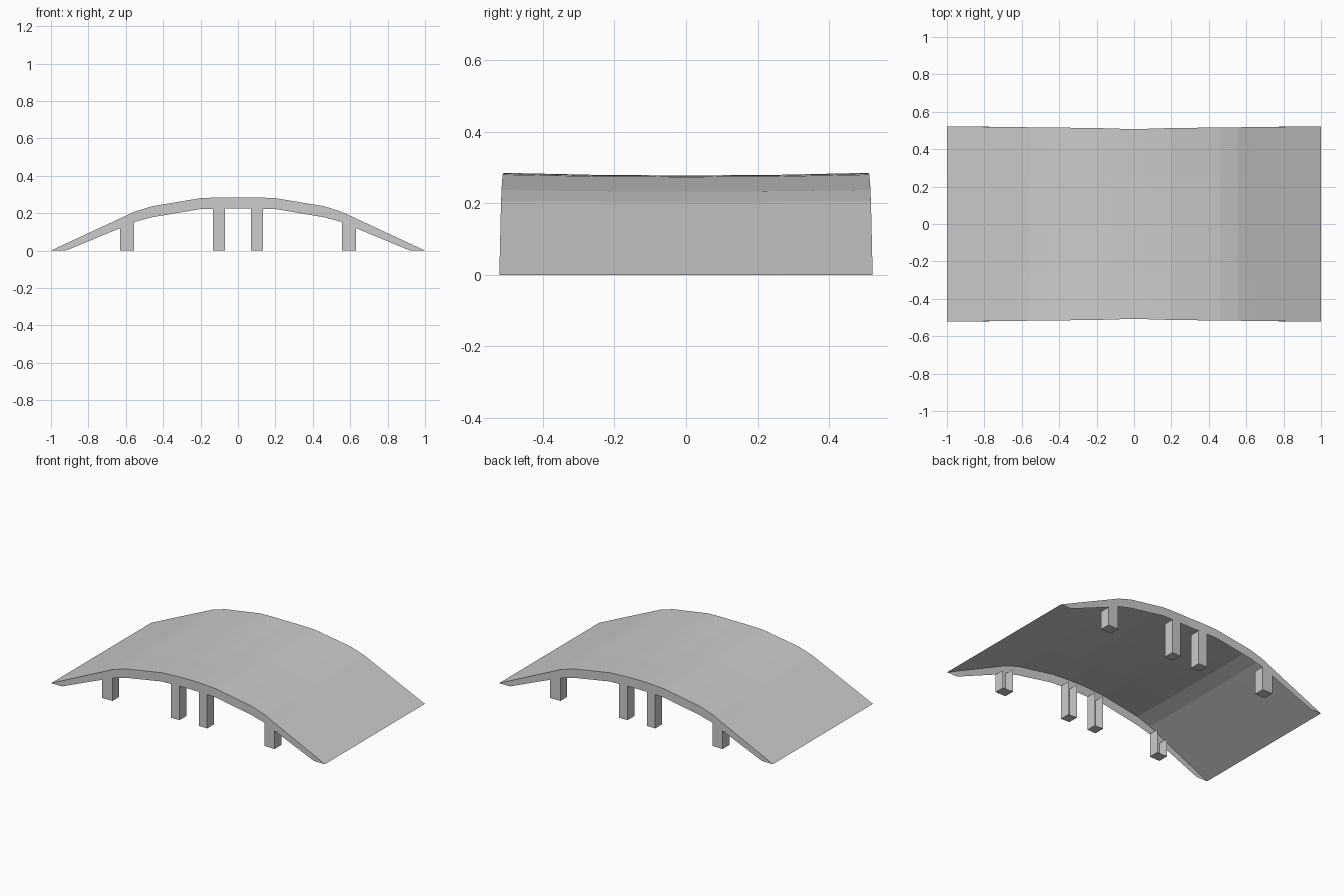
import bpy, bmesh

if "Cube" in bpy.data.objects:
    bpy.data.objects.remove(bpy.data.objects["Cube"])

# Half profile from tip to crown: top x, rim x, top z, rim z, half width
HALF = [(1.0, 0.92, 0.0, 0.0, 0.522),
        (0.63, 0.63, 0.172, 0.12, 0.518),
        (0.555, 0.555, 0.207, 0.153, 0.517),
        (0.46, 0.46, 0.237, 0.178, 0.516),
        (0.2, 0.2, 0.28, 0.222, 0.513),
        (0.133, 0.133, 0.283, 0.223, 0.511),
        (0.07, 0.07, 0.285, 0.224, 0.509)]
CROWN = (0.0, 0.0, 0.285, 0.224, 0.507)
ROWS = [-1, -0.5, 0, 0.5, 1]    # fractions of the half width
LEG_CELLS = {1, 5}              # profile cells that carry legs
LEG_DEPTH = 0.07

stations = [(-a, -b, c, d, w) for a, b, c, d, w in HALF] + [CROWN] + HALF[::-1]
n = len(stations)


def make_object(name, bm):
    mesh = bpy.data.meshes.new(name)
    bmesh.ops.recalc_face_normals(bm, faces=bm.faces)
    bm.to_mesh(mesh)
    bm.free()
    bpy.context.collection.objects.link(bpy.data.objects.new(name, mesh))


# Thin deck sheet, sagging slightly across the width near the crown
bm = bmesh.new()
top = [[bm.verts.new((xt, f * w, zt - 0.008 * (1 - f * f) * (1 - abs(xt))))
        for xt, xb, zt, zb, w in stations] for f in ROWS]
for a, b in zip(top, top[1:]):
    for i in range(n - 1):
        bm.faces.new((a[i], a[i + 1], b[i + 1], b[i]))

for side, edge in ((-1, top[0]), (1, top[-1])):
    # Side skirt hanging from the deck edge
    rim = [bm.verts.new((xb, side * w, zb)) for xt, xb, zt, zb, w in stations]
    for i in range(n - 1):
        bm.faces.new((rim[i], rim[i + 1], edge[i + 1], edge[i]))

    # Legs: hollow channels, open inwards, continuing the skirt to the ground
    for i in range(n - 1):
        if min(i, n - 2 - i) not in LEG_CELLS:
            continue
        ends = []
        for v in (rim[i], rim[i + 1]):
            x, y, z = v.co
            yi = y - side * LEG_DEPTH
            ends.append((v, bm.verts.new((x, y, 0)),
                         bm.verts.new((x, yi, 0)), bm.verts.new((x, yi, z))))
        p, q = ends
        bm.faces.new(p)
        bm.faces.new(q)
        for k in (0, 1):
            bm.faces.new((p[k], q[k], q[k + 1], p[k + 1]))

make_object("arched_ramp_with_legs", bm)
